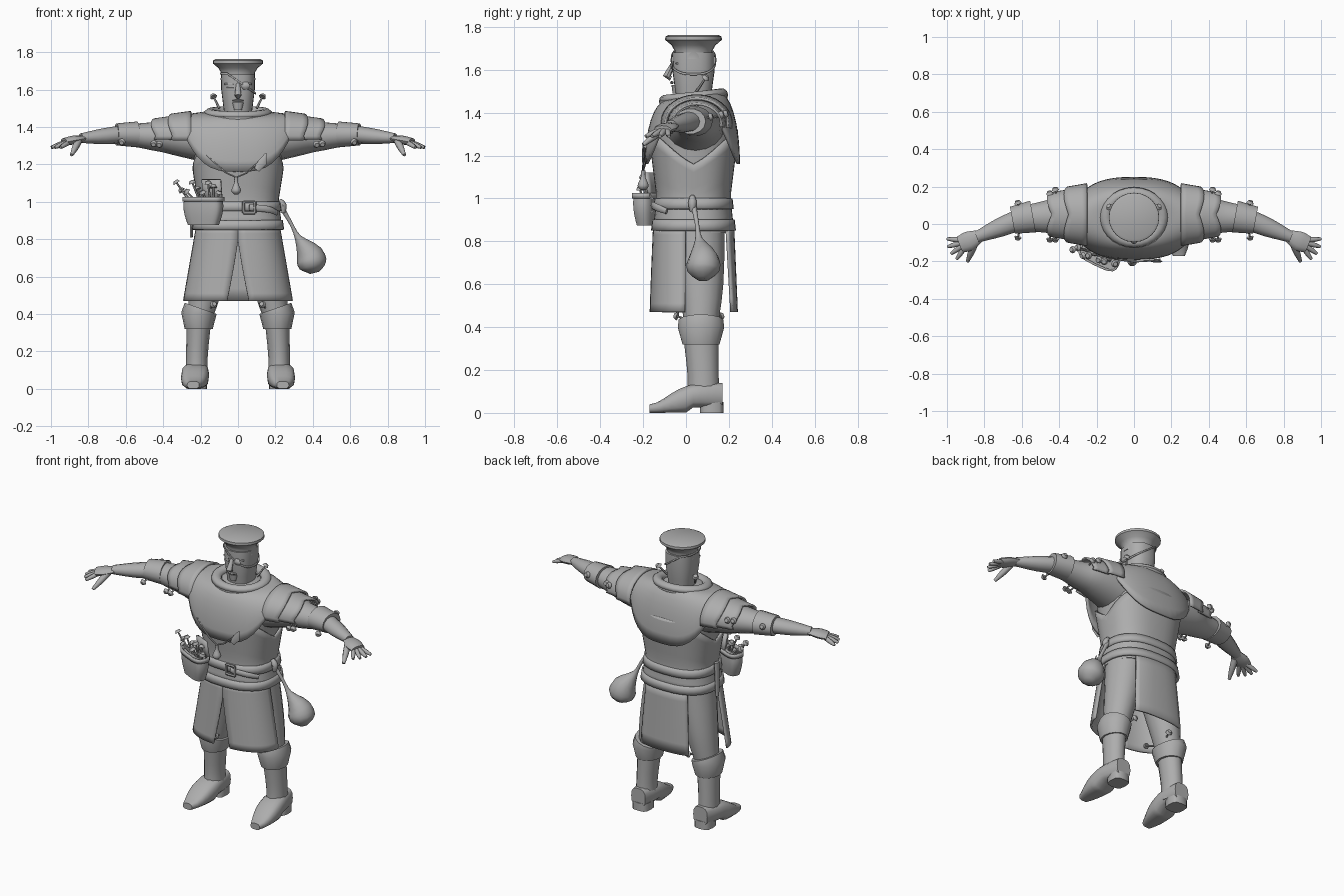
import bpy, bmesh
from math import sin, cos, pi, tau, acos, copysign, radians
from mathutils import Vector

cube = bpy.data.objects.get("Cube")
if cube:
    bpy.data.objects.remove(cube)

grey = bpy.data.materials.new("plain grey")
grey.use_nodes = True
grey.diffuse_color = (.42, .42, .42, 1)
grey.node_tree.nodes["Principled BSDF"].inputs["Base Color"].default_value = grey.diffuse_color

MIDDLE = .035  # depth of the body axis


def sheet(name, point, columns, rows, wrap=False, thickness=0):
    """Surface from point(u, v); wrapped sheets without thickness are capped."""
    bm = bmesh.new()
    count = columns if wrap else columns + 1
    grid = [[bm.verts.new(point(i / columns, j / rows)) for i in range(count)]
            for j in range(rows + 1)]
    for low, high in zip(grid, grid[1:]):
        for i in range(columns):
            k = (i + 1) % count
            bm.faces.new((low[i], low[k], high[k], high[i]))
    if wrap and not thickness:
        bm.faces.new(grid[0])
        bm.faces.new(grid[-1])
    bmesh.ops.recalc_face_normals(bm, faces=bm.faces)
    mesh = bpy.data.meshes.new(name)
    bm.to_mesh(mesh)
    bm.free()
    mesh.materials.append(grey)
    mesh.shade_smooth()
    mesh.set_sharp_from_angle(angle=radians(45))
    obj = bpy.data.objects.new(name, mesh)
    bpy.context.collection.objects.link(obj)
    if thickness:
        solid = obj.modifiers.new("thickness", "SOLIDIFY")
        solid.thickness = thickness
        solid.offset = 0


def power(value, exponent):
    return copysign(abs(value) ** exponent, value)


def oval(angle, width, depth, z, square=.8, middle=MIDDLE):
    return Vector((width * power(cos(angle), square),
                   middle + depth * power(sin(angle), square), z))


def lathe(name, profile, depth, square=.8, sides=24):
    """Upright oval form from (height, half width) pairs."""
    def point(u, v):
        z, width = profile[round(v * (len(profile) - 1))]
        return oval(tau * u, width, width * depth, z, square)
    sheet(name, point, sides, len(profile) - 1, True)


def spline(knots, t):
    k = min(int(t), len(knots) - 2)
    f = t - k
    before, a, b, after = (knots[min(max(k + i, 0), len(knots) - 1)] for i in (-1, 0, 1, 2))
    start, end = (b - before) / 2, (after - a) / 2
    ease = f * f * (3 - 2 * f)
    return a.lerp(b, ease) + start * f * (1 - f) ** 2 - end * f * f * (1 - f)


def tube(name, path, side=1, flat=1, sides=12, steps=3, square=1):
    """Tube through (x, y, z, radius) knots; flat scales its second radius."""
    knots = [Vector((x * side, y, z, r)) for x, y, z, r in path]
    last = len(knots) - 1
    span = (knots[-1] - knots[0]).xyz.normalized()
    reference = Vector((0, 1, 0)) if abs(span.z) > .7 else Vector((0, 0, 1))

    def point(u, v):
        here = spline(knots, v * last)
        ahead, behind = spline(knots, min(v + .01, 1) * last), spline(knots, max(v - .01, 0) * last)
        tangent = (ahead - behind).xyz
        across = tangent.cross(reference).normalized()
        up = across.cross(tangent).normalized()
        return (here.xyz + across * here.w * power(cos(tau * u), square)
                + up * here.w * flat * power(sin(tau * u), square))
    sheet(name, point, sides, last * steps, True)


def mushroom(base, offset, side=1):
    base, offset = Vector(base), Vector(offset)
    tip, rise = base + offset, offset.normalized() * .016
    tube("mushroom_stem", [(*base, .007), (*tip, .005)], side, sides=6, steps=1)
    tube("mushroom_cap", [(*tip, .02), (*(tip + rise), .012)], side, sides=8, steps=2)


# Torso, vest, hem and belt share one outline
TORSO = [(.84, .225), (1, .2), (1.25, .24), (1.35, .25), (1.43, .21), (1.47, .12)]
ROUNDNESS = .78


def body(angle, z, offset):
    for (low, narrow), (high, wide) in zip(TORSO, TORSO[1:]):
        if z <= high:
            width = narrow + (wide - narrow) * (z - low) / (high - low)
            return oval(angle, width + offset, width * ROUNDNESS + offset, z)


def band(name, low, high, offset):
    sheet(name, lambda u, v: body(tau * u, low + (high - low) * v, offset), 32, 2, True, .016)


def vest(u, v):
    armhole = .3 + .16 * abs(sin(tau * u))
    return body(tau * u, .86 + v * armhole, .01)


lathe("torso", TORSO, ROUNDNESS, sides=32)
sheet("vest", vest, 40, 8, True, .012)
band("tunic_hem", .85, .9, .016)
band("belt", .95, 1, .018)


# Mantle draped over the shoulders, with its rolled collar
def mantle(u, v):
    angle, turn = tau * u, v * pi / 2
    hem = 1.16 + .28 * abs(cos(angle)) ** 2.6
    top = 1.47 + .02 * sin(angle)
    return oval(angle, .15 + .165 * sin(turn), .12 + .095 * sin(turn),
                hem + (top - hem) * cos(turn), middle=.03)


def collar(u, v):
    radius = .15 + .033 * cos(tau * v)
    z = 1.468 + .03 * sin(tau * v) + .015 * sin(tau * u)
    return oval(tau * u, radius, radius * .88, z, square=1)


sheet("mantle", mantle, 48, 8, True, .014)
sheet("rolled_collar", collar, 28, 10, True, .002)
tube("mantle_tear", [(.1, -.2, 1.17, .015), (.13, -.2, 1.21, .024), (.15, -.2, 1.26, .003)],
     flat=.3, sides=6, steps=1)

# Head, face and hat
lathe("head", [(1.44, .07), (1.52, .08), (1.6, .09), (1.68, .09)], 1.1)
lathe("hat", [(1.65, .093), (1.69, .09), (1.715, .105), (1.74, .135), (1.755, .134), (1.762, .12)],
      .98, square=1)
tube("nose", [(0, -.06, 1.63, .01), (0, -.09, 1.57, .018), (0, -.07, 1.56, .012)], sides=8, steps=1)
tube("mouth", [(-.03, -.06, 1.54, .004), (0, -.066, 1.54, .008), (.03, -.06, 1.54, .004)], sides=6)
tube("chin", [(0, -.05, 1.53, .03), (0, -.05, 1.49, .02)], flat=.6)
tube("eye", [(-.06, -.05, 1.61, .004), (-.02, -.06, 1.61, .007)], sides=6)
tube("eye_patch", [(.04, -.06, 1.64, .012), (.04, -.066, 1.62, .024), (.04, -.06, 1.6, .012)],
     flat=.3, sides=8)
for side in (1, -1):
    tube("brow", [(.02, -.06, 1.63, .006), (.07, -.04, 1.63, .006)], side, sides=6)


def patch_strap(u, v):
    strap = oval(tau * u, .094, .104, 0)
    strap.z = min(1.64 - .7 * strap.x, 1.68) + .01 * v
    return strap


sheet("eye_patch_strap", patch_strap, 32, 1, True, .005)


# Skirt panels, slit at the front and open at the sides
def skirt(angle, v):
    return oval(angle, .22 + .07 * v, .183 + .017 * v, .87 - .4 * v)


def front_panel(u, v):
    slit = max(0, v - .2) / 4
    end = acos(slit ** 1.25)
    corner = skirt(-.13 - (end - .13) * u, v)
    corner.x *= side
    return corner


def back_panel(u, v):
    return skirt(pi / 2 + (u - .5) * (1.25 - .2 * v), v)


for side in (1, -1):
    sheet("front_skirt_panel", front_panel, 12, 10, thickness=.012)
sheet("back_skirt_panel", back_panel, 10, 6, thickness=.014)


# Boot foot, running from heel to toe with a raised arch
def foot(u, v):
    height = .04 + .1 * cos(v * v * pi / 2) ** 2
    sole = .025 if v < .5 else 0
    width = (.05 + .025 * sin(v * 3)) * (1 - .4 * v ** 6)
    lift = (1 + power(sin(tau * u), .7)) / 2
    return Vector((side * (.22 + .02 * v + width * power(cos(tau * u), .7)),
                   .17 - .34 * v, sole + (height - sole) * lift))


# Layered plate wrapped over the top of each shoulder
def shoulder_plate(u, v):
    angle = (u - .5) * 3.5
    radius = rim - .014 * v
    reach = (.1 + .025 * abs(sin(angle * 2))) * v
    return Vector((side * (start + reach), .05 + radius * 1.25 * sin(angle), 1.35 + radius * cos(angle)))


for side in (1, -1):
    tube("trouser_leg", [(.1, .05, .9, .12), (.16, .07, .6, .095), (.2, .07, .4, .07)], side, 1.1, 16)
    tube("knee_cuff", [(.2, .07, .43, .09), (.21, .07, .4, .094), (.21, .07, .32, .075)],
         side, 1.18, 14, 1)
    tube("boot_shaft", [(.21, .07, .35, .065), (.22, .08, .17, .058), (.22, .08, .05, .062)], side, 1.25)
    tube("boot_heel", [(.22, .12, .05, .055), (.22, .12, 0, .055)], side, steps=1, square=.6)
    sheet("boot_foot", foot, 14, 10, True)
    tube("sleeve", [(.17, .04, 1.33, .14), (.35, .05, 1.35, .115), (.45, .04, 1.35, .09),
                    (.6, .03, 1.36, .065)], side, .85, 16)
    tube("sleeve_cuff", [(.54, .04, 1.36, .086), (.65, .02, 1.36, .073)], side, .82, 14, 1)
    tube("forearm", [(.62, .02, 1.36, .056), (.72, -.02, 1.35, .05), (.84, -.07, 1.34, .03)], side, .85)
    tube("palm", [(.82, -.06, 1.34, .03), (.88, -.09, 1.33, .052), (.93, -.11, 1.32, .045)], side, .45)
    tube("thumb", [(.85, -.1, 1.33, .02), (.87, -.15, 1.29, .018), (.89, -.2, 1.25, .009)], side, sides=8)
    for finger in range(4):
        heading = radians(5 - 20 * finger)
        aim, palm = Vector((cos(heading), sin(heading), 0)), Vector((.88, -.09, 1.32))
        knuckle, tip = palm + aim * .035, palm + aim * .12 - Vector((0, 0, .03))
        tube("finger", [(*knuckle, .014), (*knuckle.lerp(tip, .6), .013), (*tip, .008)], side, sides=8)
    for start, rim in ((.25, .13), (.34, .105)):
        sheet("shoulder_plate", shoulder_plate, 18, 4, thickness=.012)
    # Mushrooms sprouting from the arms, knees and collar
    for turn in (-1, 1):
        for x, y, reach in ((.4, .05, .13), (.43, .04, .12), (.6, .02, .09)):
            mushroom((x, y, 1.35), (.02, turn * reach, turn * reach / 3), side)
        mushroom((.16, .06, .42), (-.03, turn * .1, .03), side)
    mushroom((.1, .05, 1.5), (.03, .04, .06), side)

# Belt buckle and loose strap end
for x in (.03, .09):
    tube("buckle_bar", [(x, -.16, .94, .008), (x, -.16, 1, .008)], sides=6, steps=1)
for z in (.94, 1):
    tube("buckle_rail", [(.03, -.16, z, .008), (.09, -.16, z, .008)], sides=6, steps=1)
tube("strap_end", [(.06, -.16, .97, .008), (.16, -.14, .96, .008), (.21, -.09, .94, .006)],
     flat=2.2, sides=8)


# Belt bag turned to follow the hip, filled with mushrooms
def in_bag(along, out, z):
    return Vector((-.185 + along * cos(.45) + out * sin(.45),
                   -.172 - along * sin(.45) + out * cos(.45), z))


def bag(u, v):
    width = .085 + .025 * sin(v * 2)
    wall = oval(tau * u, width, width * .45, .875 + .13 * v, .6, 0)
    return in_bag(*wall)


def bag_rim(u, v):
    wall = oval(tau * u, .11, .05, 1 + .025 * v, .6, 0)
    return in_bag(*wall)


def bag_lid(u, v):
    return in_bag(.11 * u - .02, .045 - .02 * v, 1 + .12 * v)


sheet("belt_bag", bag, 20, 5, True)
sheet("bag_rim", bag_rim, 20, 1, True, .012)
sheet("bag_lid", bag_lid, 4, 2, thickness=.014)
for n in range(9):
    lean = .02 * (n - 4)
    mushroom(in_bag(lean, 0, 1), (lean / 2 - .03, .02 * sin(n * 2), .07 + .03 * cos(n * 2)))

# Hanging pouch, sheath and necklace
tube("hanging_pouch", [(.22, .03, .99, .016), (.28, .05, .89, .01), (.32, .06, .81, .018),
                       (.38, .08, .72, .072), (.4, .08, .66, .074), (.41, .08, .62, .025)])
tube("belt_knot", [(.22, .03, 1.01, .012), (.24, .03, .98, .02), (.24, .03, .94, .012)], sides=8)
tube("knife_sheath", [(-.24, .03, 1.02, .012), (-.25, .04, .81, .008)], flat=2, sides=8)
tube("necklace_cord", [(-.17, -.17, 1.25, .005), (-.01, -.2, 1.13, .005), (.14, -.19, 1.24, .005)], sides=6)
tube("necklace_vial", [(-.01, -.2, 1.13, .011), (-.01, -.2, 1.1, .011), (-.01, -.2, 1.06, .026),
                       (-.01, -.2, 1.04, .012)])
